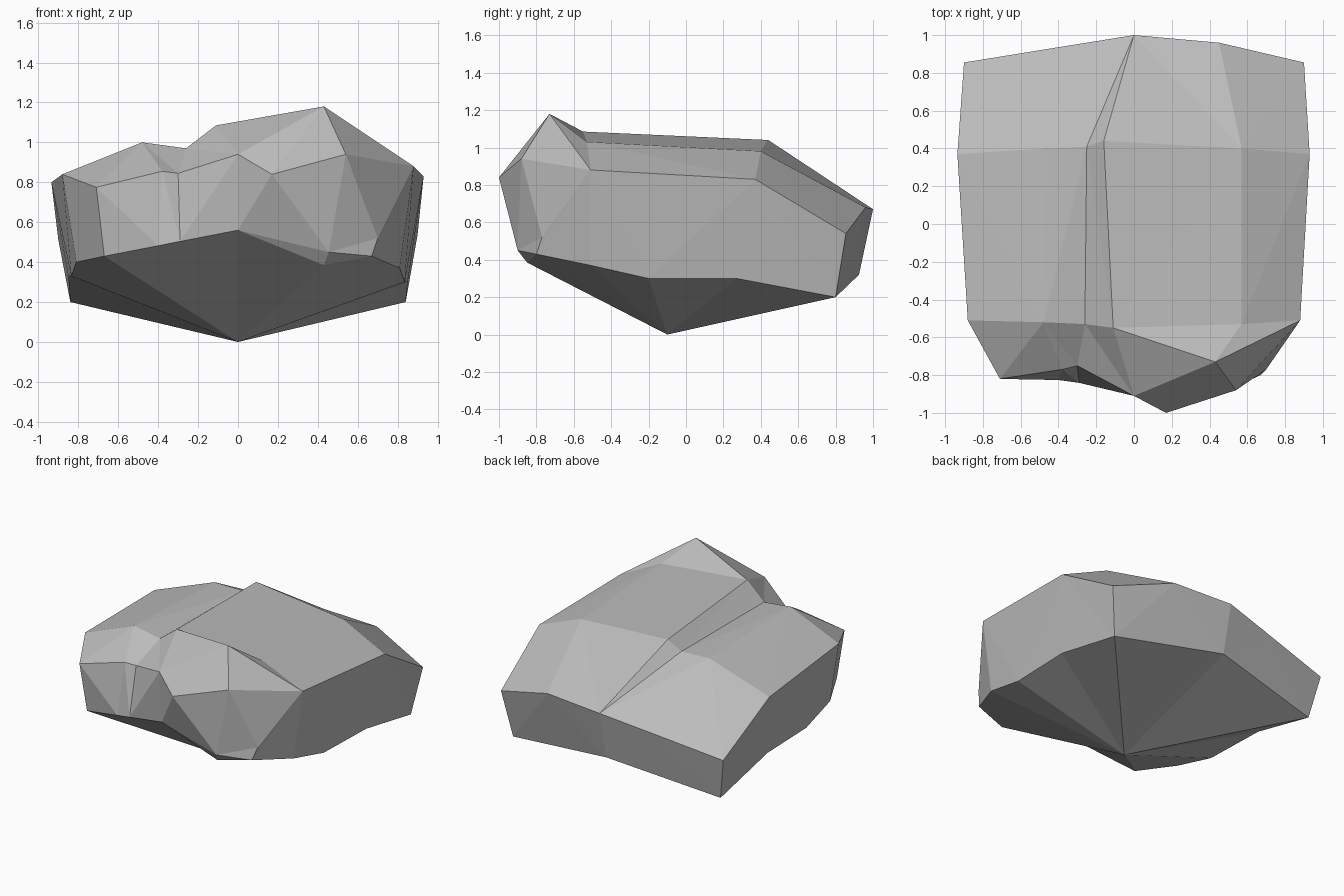
import bpy
import bmesh
from mathutils import Vector

default_cube = bpy.data.objects.get("Cube")
if default_cube:
    bpy.data.objects.remove(default_cube, do_unlink=True)

bm = bmesh.new()
shared_verts = {}
rock_centre = Vector((0, 0, .5))


def corner(point):
    """Return the shared vertex at a point."""
    if point not in shared_verts:
        shared_verts[point] = bm.verts.new(point)
    return shared_verts[point]


def facet(*points):
    """Add one flat facet, skipping collapsed ones."""
    if len(set(points)) == len(points):
        bm.faces.new([corner(p) for p in points])


def bulge(first, second):
    """Distance of an edge's midpoint from the middle of the rock."""
    return ((Vector(first) + Vector(second)) / 2 - rock_centre).length


def strip(upper, lower):
    """Skin two matching rows, folding every quad along its outer diagonal."""
    for a, b, c, d in zip(upper, upper[1:], lower[1:], lower):
        if len({a, b, c, d}) < 4 or bulge(a, c) >= bulge(b, d):
            facet(a, b, c)
            facet(a, c, d)
        else:
            facet(a, b, d)
            facet(b, c, d)


# Top ribs: left edge, left ridge, groove floor, groove lip, right crest, right edge
back_centre = (0, 1, .67)
back_rib = [(-.9, .855, .51), (-.4, .936, .6), back_centre, back_centre,
            (.45, .96, .68), (.9, .855, .54)]
middle_rib = [(-.935, .37, .8), (-.47, .4, .97), (-.25, .41, .965),
              (-.16, .44, 1.04), (.57, .4, .98), (.93, .37, .83)]
front_rib = [(-.88, -.51, .84), (-.48, -.52, 1), (-.26, -.53, .97),
             (-.11, -.55, 1.085), (.57, -.53, 1.03), (.88, -.51, .88)]
peak = (.43, -.73, 1.18)
brow_rib = [(-.71, -.82, .775), (-.38, -.77, .855), (-.3, -.75, .845),
            (0, -.91, .94), peak, (.54, -.88, .94)]

# Front face: its lower edge, the blunt nose and the facets under the peak
nose = (.17, -1, .84)
left_chin = [(-.67, -.79, .43), (-.4, -.826, .482), (-.29, -.841, .504)]
chin_top = (0, -.88, .56)
cheek, jaw = (.455, -.9, .45), (.7, -.77, .52)
right_chin = [(.43, -.85, .385), (.67, -.8, .43)]

# Lower side edges, nearly mirrored, with the left one lifted a little
side_profile = [(.81, -.51, .37), (.835, -.2, .3), (.85, .27, .3)]
back_foot = (.84, .8, .2)
right_side = side_profile + [back_foot]
left_side = [(-x, y, z + .03) for x, y, z in side_profile]
left_side.append((-back_foot[0], back_foot[1], back_foot[2]))
back_sill = (0, .925, .32)

# Top surface
for upper, lower in ((back_rib, middle_rib), (middle_rib, front_rib),
                     (front_rib, brow_rib)):
    strip(upper, lower)
facet(brow_rib[3], peak, nose)
facet(peak, brow_rib[-1], nose)

# Front surface
right_corner = front_rib[-1]
strip(brow_rib[:4] + [nose, brow_rib[-1], right_corner],
      left_chin + [chin_top, cheek, cheek, jaw])
strip([chin_top, cheek, jaw], [chin_top] + right_chin)

# Side walls
for end, start, foot, lower in ((0, brow_rib[0], left_chin[0], left_side),
                                (-1, jaw, right_chin[-1], right_side)):
    shoulder = front_rib[end]
    strip([start, shoulder, shoulder, middle_rib[end], back_rib[end]],
          [foot] + lower)

# Back wall
strip(back_rib, [left_side[-1]] + [back_sill] * 4 + [right_side[-1]])

# Underside tapering to one low point
low_point = (0, -.1, 0)
girdle = (left_chin + [chin_top] + right_chin + right_side
          + [back_sill] + left_side[::-1])
for first, second in zip(girdle, girdle[1:] + girdle[:1]):
    facet(first, second, low_point)

bmesh.ops.recalc_face_normals(bm, faces=bm.faces[:])
mesh = bpy.data.meshes.new("rock")
bm.to_mesh(mesh)
bm.free()
rock = bpy.data.objects.new("rock", mesh)
bpy.context.collection.objects.link(rock)

# Plain grey stone
stone = bpy.data.materials.new("grey stone")
stone.use_nodes = True
colour = (.5, .5, .5, 1)
stone.diffuse_color = colour
stone.node_tree.nodes["Principled BSDF"].inputs["Base Color"].default_value = colour
mesh.materials.append(stone)
